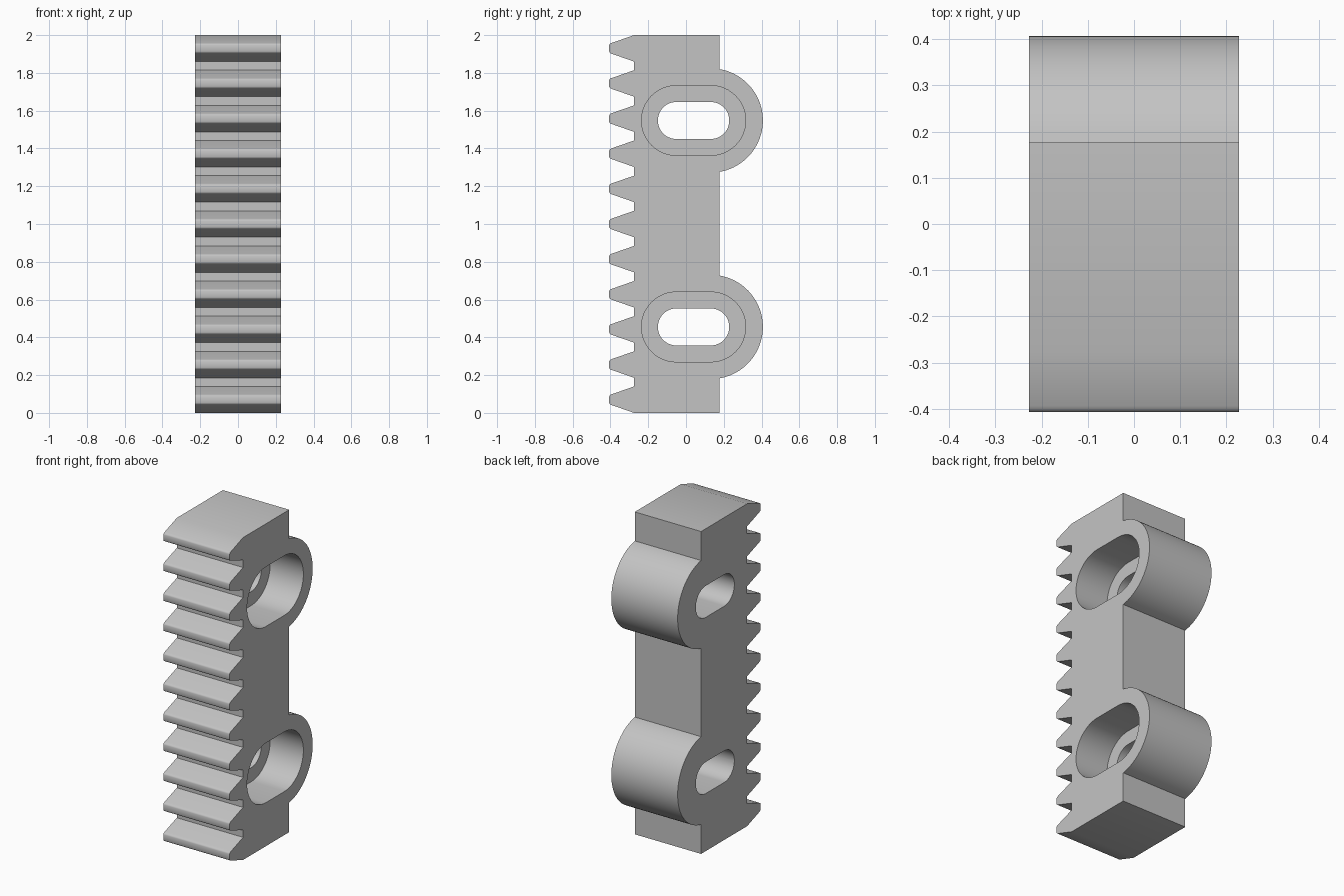
import bpy
import bmesh
from math import acos, cos, sin, pi

HALF_W = 0.2275          # half thickness along x
BACK, ROOT, TIP = 0.177, -0.275, -0.407
TEETH, PITCH = 11, 0.186
BOSS_Y, BOSS_R = 0.131, 0.276
SLOT_Y, SLOT_HALF = 0.04, 0.091
MOUNTS = (0.455, 1.548)  # slot heights

cube = bpy.data.objects.get("Cube")
if cube:
    bpy.data.objects.remove(cube, do_unlink=True)

grey = bpy.data.materials.new("light grey")
grey.use_nodes = True
colour = (0.55, 0.55, 0.55, 1)
grey.diffuse_color = colour
grey.node_tree.nodes["Principled BSDF"].inputs["Base Color"].default_value = colour


def arc(y, z, r, start, end, steps):
    """Points on an arc in the y-z plane."""
    angles = [start + (end - start) * i / steps for i in range(steps + 1)]
    return [(y + r * cos(a), z + r * sin(a)) for a in angles]


def extrude_profile(name, points, x0, x1):
    """Solid made from a y-z outline, swept from x0 to x1."""
    bm = bmesh.new()
    face = bm.faces.new([bm.verts.new((x0, y, z)) for y, z in points])
    swept = bmesh.ops.extrude_face_region(bm, geom=[face])["geom"]
    verts = [v for v in swept if isinstance(v, bmesh.types.BMVert)]
    bmesh.ops.translate(bm, verts=verts, vec=(x1 - x0, 0, 0))
    bmesh.ops.recalc_face_normals(bm, faces=bm.faces)
    mesh = bpy.data.meshes.new(name)
    bm.to_mesh(mesh)
    bm.free()
    mesh.materials.append(grey)
    obj = bpy.data.objects.new(name, mesh)
    bpy.context.collection.objects.link(obj)
    return obj


def slot_outline(z, r):
    right = arc(SLOT_Y + SLOT_HALF, z, r, -pi / 2, pi / 2, 24)
    left = arc(SLOT_Y - SLOT_HALF, z, r, pi / 2, 3 * pi / 2, 24)
    return right + left


# Back edge with two round bosses, going up
outline = [(BACK, 0)]
sweep = acos((BACK - BOSS_Y) / BOSS_R)
for z in MOUNTS:
    outline += arc(BOSS_Y, z, BOSS_R, -sweep, sweep, 40)
outline.append((BACK, 2))

# Toothed front edge, going down: (y, half height) from root to rounded tip
flank = [(ROOT, 0.07), (-0.394, 0.0285), (-0.401, 0.025), (-0.405, 0.021), (TIP, 0.016)]
for i in reversed(range(TEETH)):
    mid = 0.07 + i * PITCH
    outline += [(y, mid + h) for y, h in flank]
    outline += [(y, mid - h) for y, h in reversed(flank)]

rack = extrude_profile("toothed_rack", outline, -HALF_W, HALF_W)
bpy.context.view_layer.objects.active = rack
rack.select_set(True)

# Through slots, each with a wider pocket halfway in from the +x side
for z in MOUNTS:
    for name, radius, start in (("slot_cutter", 0.098, -0.4), ("pocket_cutter", 0.185, 0)):
        cutter = extrude_profile(name, slot_outline(z, radius), start, 0.4)
        cutter.hide_render = True
        cut = rack.modifiers.new(name, "BOOLEAN")
        cut.operation = "DIFFERENCE"
        cut.solver = "EXACT"
        cut.object = cutter
        bpy.ops.object.modifier_apply(modifier=cut.name)
        bpy.data.objects.remove(cutter, do_unlink=True)

bpy.ops.object.shade_smooth_by_angle(angle=pi / 6)
